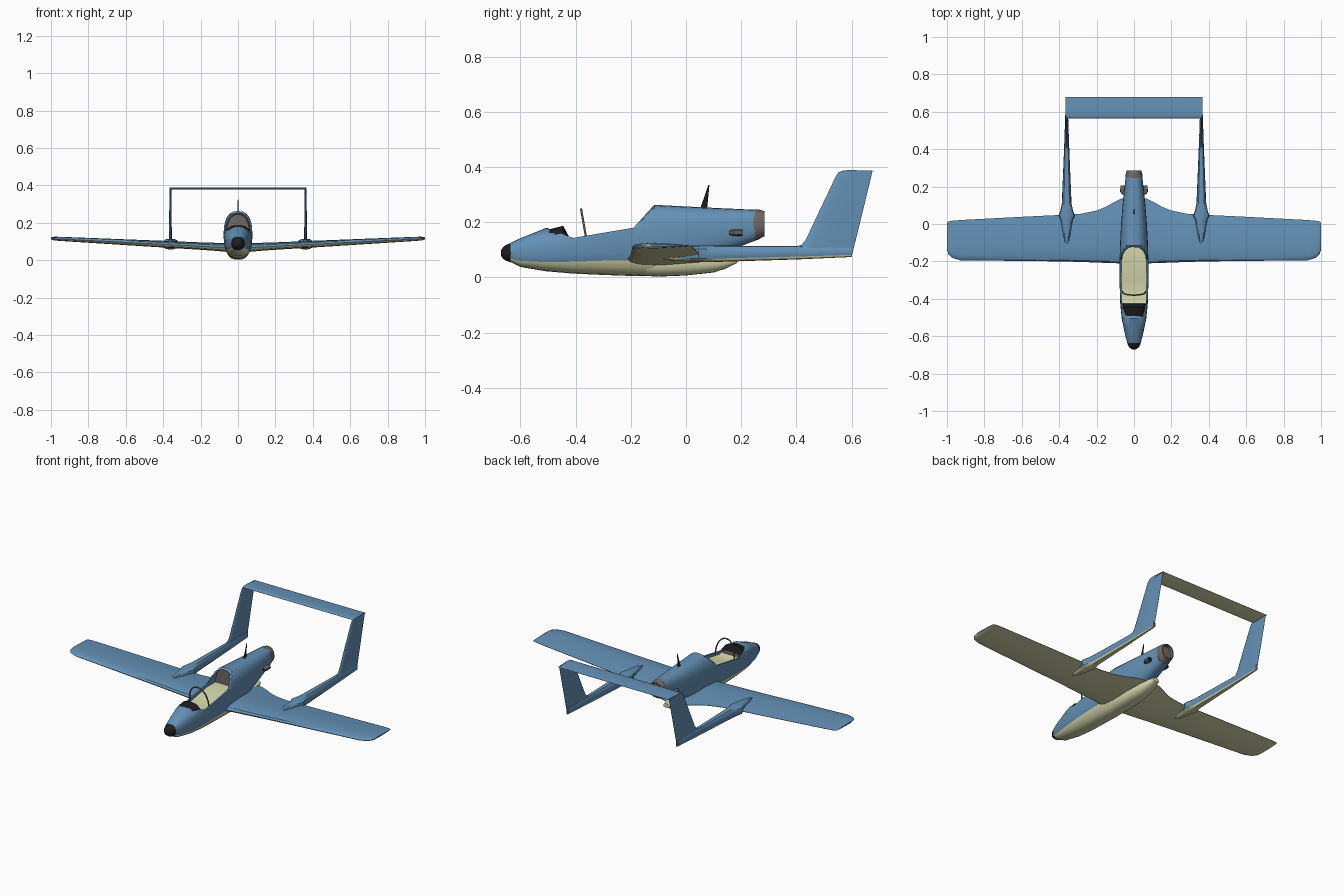
import bpy, bmesh, math
from mathutils import Vector

if bpy.data.objects.get("Cube"):
    bpy.data.objects.remove(bpy.data.objects["Cube"])


def material(name, rgb):
    m = bpy.data.materials.new(name)
    m.use_nodes = True
    m.diffuse_color = (*rgb, 1)
    m.node_tree.nodes["Principled BSDF"].inputs["Base Color"].default_value = (*rgb, 1)
    return m


PALETTE = [material("sky blue", (0.127, 0.283, 0.468)),
           material("pale cream", (0.68, 0.69, 0.42)),
           material("metal grey", (0.16, 0.14, 0.13)),
           material("black", (0.012, 0.012, 0.012))]
BLUE, CREAM, GREY, BLACK = range(4)


def smooth(obj):
    bpy.ops.object.select_all(action='DESELECT')
    obj.select_set(True)
    bpy.context.view_layer.objects.active = obj
    bpy.ops.object.shade_smooth_by_angle(angle=math.radians(32))


def loft(name, rings, colour=BLUE, rule=None, cap=None):
    """Skin a list of equal rings; rule(centre, row) gives the colour of a side face."""
    bm = bmesh.new()
    rows = [[bm.verts.new(p) for p in ring] for ring in rings]
    n = len(rows[0])
    for a, b in zip(rows, rows[1:]):
        for k in range(n):
            j = (k + 1) % n
            f = bm.faces.new((a[k], a[j], b[j], b[k]))
            f.material_index = rule(f.calc_center_median(), k) if rule else colour
    for r in (rows[0], rows[-1]):
        bm.faces.new(r).material_index = colour if cap is None else cap
    bmesh.ops.recalc_face_normals(bm, faces=bm.faces)
    me = bpy.data.meshes.new(name)
    bm.to_mesh(me)
    bm.free()
    for m in PALETTE:
        me.materials.append(m)
    obj = bpy.data.objects.new(name, me)
    bpy.context.collection.objects.link(obj)
    smooth(obj)
    return obj


def lerp_table(table, y):
    for a, b in zip(table, table[1:]):
        if y <= b[0]:
            t = max(0, (y - a[0]) / (b[0] - a[0]))
            return [u + (v - u) * t for u, v in zip(a[1:], b[1:])]
    return list(table[-1][1:])


def oval(y, w, bot, mid, top, x=0, n=24, power=0.8):
    """Rounded cross-section facing along y."""
    ring = []
    for k in range(n):
        c, s = math.cos(math.tau * k / n), math.sin(math.tau * k / n)
        sx = math.copysign(abs(c) ** power, c)
        sz = math.copysign(abs(s) ** power, s)
        ring.append(Vector((x + w * sx, y, mid + sz * (top - mid if s > 0 else mid - bot))))
    return ring


UPPER = [(0, 0), (0.03, 0.5), (0.12, 0.85), (0.35, 1), (0.75, 0.5), (1, 0.06)]
FOIL = UPPER + [(c, -0.9 * t) for c, t in reversed(UPPER[1:])]


def foil(lead, trail, thick):
    return [(lead + (trail - lead) * c, thick / 2 * t) for c, t in FOIL]


# Fuselage: y, half width, bottom, widest height, top
BODY = [(-0.635, 0.036, 0.055, 0.088, 0.125), (-0.6, 0.046, 0.038, 0.09, 0.142),
        (-0.505, 0.066, 0.022, 0.1, 0.18), (-0.41, 0.075, 0.014, 0.115, 0.238),
        (-0.3, 0.077, 0.009, 0.13, 0.258), (-0.19, 0.077, 0.005, 0.14, 0.262),
        (-0.115, 0.075, 0.006, 0.145, 0.263), (0, 0.069, 0.035, 0.155, 0.257),
        (0.1, 0.061, 0.075, 0.165, 0.252), (0.25, 0.045, 0.133, 0.185, 0.245)]
SILL = [(-0.505, 0.18), (-0.41, 0.143), (-0.19, 0.18), (-0.115, 0.263)]


def body_ring(y):
    ring = oval(y, *lerp_table(BODY, y))
    if -0.505 <= y < -0.116:
        for p in ring:
            p.z = min(p.z, lerp_table(SILL, y)[0])
    return ring


stations = sorted([r[0] for r in BODY] + [-0.56, -0.455, -0.172, -0.153, -0.134])
fuselage = loft("fuselage", [body_ring(y) for y in stations],
                rule=lambda c, k: CREAM if 14 <= k <= 21 and c.y < 0.03 else BLUE)

# Open cockpit: hollow cut with cream floor and grey rear wall
cut_rings = []
for y in (-0.45, -0.41, -0.3, -0.19, -0.15, -0.118):
    w, bot, mid, top = lerp_table(BODY, y)
    ring = oval(y, w * 0.87, bot, mid, top - 0.01)
    floor = min(lerp_table(SILL, y)[0], 0.18) - 0.018
    for p in ring:
        p.z = max(p.z, floor)
    cut_rings.append(ring)
cutter = loft("cockpit_cutter", cut_rings, cap=GREY)
for f in cutter.data.polygons:
    if f.normal.z < -0.8:
        f.material_index = CREAM
cutter.hide_render = True
mod = fuselage.modifiers.new("cockpit", 'BOOLEAN')
mod.operation, mod.solver, mod.object = 'DIFFERENCE', 'EXACT', cutter
bpy.context.view_layer.objects.active = fuselage
bpy.ops.object.modifier_apply(modifier=mod.name)
bpy.data.objects.remove(cutter)
smooth(fuselage)

# Instrument hood, with a grey panel behind it
loft("instrument_hood", [oval(-0.503, 0.05, 0.13, 0.15, 0.172),
                         oval(-0.445, 0.06, 0.125, 0.145, 0.187),
                         oval(-0.425, 0.062, 0.12, 0.135, 0.15)], BLACK, cap=GREY)

# Roll hoop
curve = bpy.data.curves.new("roll_hoop", 'CURVE')
curve.dimensions, curve.bevel_depth, curve.bevel_resolution = '3D', 0.004, 1
spline = curve.splines.new('POLY')
spline.points.add(16)
for i, p in enumerate(spline.points):
    a = math.pi * i / 16
    h = math.sin(a) ** 0.8
    p.co = (0.062 * math.cos(a), -0.362 - 0.018 * h, 0.145 + 0.102 * h, 1)
curve.materials.append(PALETTE[GREY])
bpy.context.collection.objects.link(bpy.data.objects.new("roll_hoop", curve))

# Nose cap
loft("nose_cap", [oval(y, w, 0.088 - w * 0.92, 0.088, 0.088 + w, power=0.9) for y, w in
                  ((-0.634, 0.0365), (-0.65, 0.031), (-0.663, 0.022), (-0.671, 0.008))], BLACK)

# Belly fairing
BELLY = [(-0.2, 0.05, 0.008), (-0.1, 0.06, 0.003), (0, 0.056, 0.007), (0.1, 0.042, 0.018),
         (0.145, 0.032, 0.032), (0.185, 0.02, 0.052)]
loft("belly_fairing", [oval(y, w, bot, 0.06, 0.075) for y, w, bot in BELLY], CREAM)

# Exhaust nozzle with a sunken end
loft("exhaust_nozzle", [oval(y, w, b, 0.19, t, power=0.9) for y, w, b, t in
                        ((0.245, 0.046, 0.131, 0.246), (0.262, 0.045, 0.137, 0.246),
                         (0.285, 0.04, 0.15, 0.24), (0.285, 0.034, 0.156, 0.234),
                         (0.265, 0.034, 0.156, 0.234))], GREY)

# Wing: x, leading edge, trailing edge, thickness
WING = [(0, -0.212, 0.15, 0.052), (0.07, -0.211, 0.135, 0.05), (0.11, -0.209, 0.115, 0.046),
        (0.15, -0.208, 0.092, 0.044), (0.2, -0.206, 0.072, 0.042), (0.28, -0.203, 0.055, 0.04),
        (0.4, -0.2, 0.048, 0.038), (0.55, -0.198, 0.041, 0.034), (0.93, -0.194, 0.021, 0.024),
        (0.975, -0.18, 0.017, 0.022), (0.993, -0.16, 0.013, 0.018), (1, -0.135, 0.005, 0.008)]


def wing_ring(x, lead, trail, thick):
    return [(x, y, 0.064 + 0.052 * abs(x) + t) for y, t in foil(lead, trail, thick)]


def wing_colour(c, k):
    if k == 5 and 0.55 < c.x < 0.93:
        return GREY
    return CREAM if k >= 5 else BLUE


loft("wing", [wing_ring(-x, *r) for x, *r in reversed(WING[1:])]
     + [wing_ring(*r) for r in WING], rule=wing_colour)

# Tailplane joining the fins
loft("tailplane", [[(x, y, 0.383 + t) for y, t in foil(0.565, 0.679, 0.012)]
                   for x in (-0.366, 0.366)], rule=lambda c, k: CREAM if k >= 5 else BLUE)

# Booms (y, half width, bottom, top), fins (z, leading, trailing, thickness), side vents
BOOM = [(-0.12, 0.006, 0.075, 0.1), (-0.06, 0.02, 0.062, 0.111), (0.02, 0.032, 0.057, 0.115),
        (0.045, 0.044, 0.057, 0.115), (0.07, 0.034, 0.056, 0.115), (0.11, 0.026, 0.056, 0.115),
        (0.4, 0.014, 0.065, 0.114), (0.6, 0.007, 0.074, 0.11)]
FIN = [(0.075, 0.4, 0.6, 0.012), (0.112, 0.4, 0.609, 0.016), (0.118, 0.418, 0.61, 0.016),
       (0.135, 0.433, 0.615, 0.016), (0.365, 0.542, 0.671, 0.011), (0.38, 0.552, 0.674, 0.01),
       (0.388, 0.572, 0.675, 0.008)]
for side, s in (("left", 1), ("right", -1)):
    loft(side + "_boom", [oval(y, w, b, (b + t) / 2, t, x=s * 0.36, n=12)
                          for y, w, b, t in BOOM],
         rule=lambda c, k: CREAM if 7 <= k <= 10 else BLUE)
    loft(side + "_fin", [[(s * (0.361 + t), y, z) for y, t in foil(a, b, th)]
                         for z, a, b, th in FIN])
    loft(side + "_vent", [oval(y, w, 0.162 - h, 0.162, 0.162 + h, x=s * 0.055, n=12)
                          for y, w, h in ((0.158, 0.009, 0.008), (0.172, 0.019, 0.012),
                                          (0.205, 0.018, 0.011))], GREY, cap=BLACK)

# Blade antenna on the spine
loft("blade_antenna", [[(t, y, z) for y, t in foil(a, b, th)] for z, a, b, th in
                       ((0.245, 0.05, 0.076, 0.008), (0.335, 0.081, 0.085, 0.002))], BLACK)
